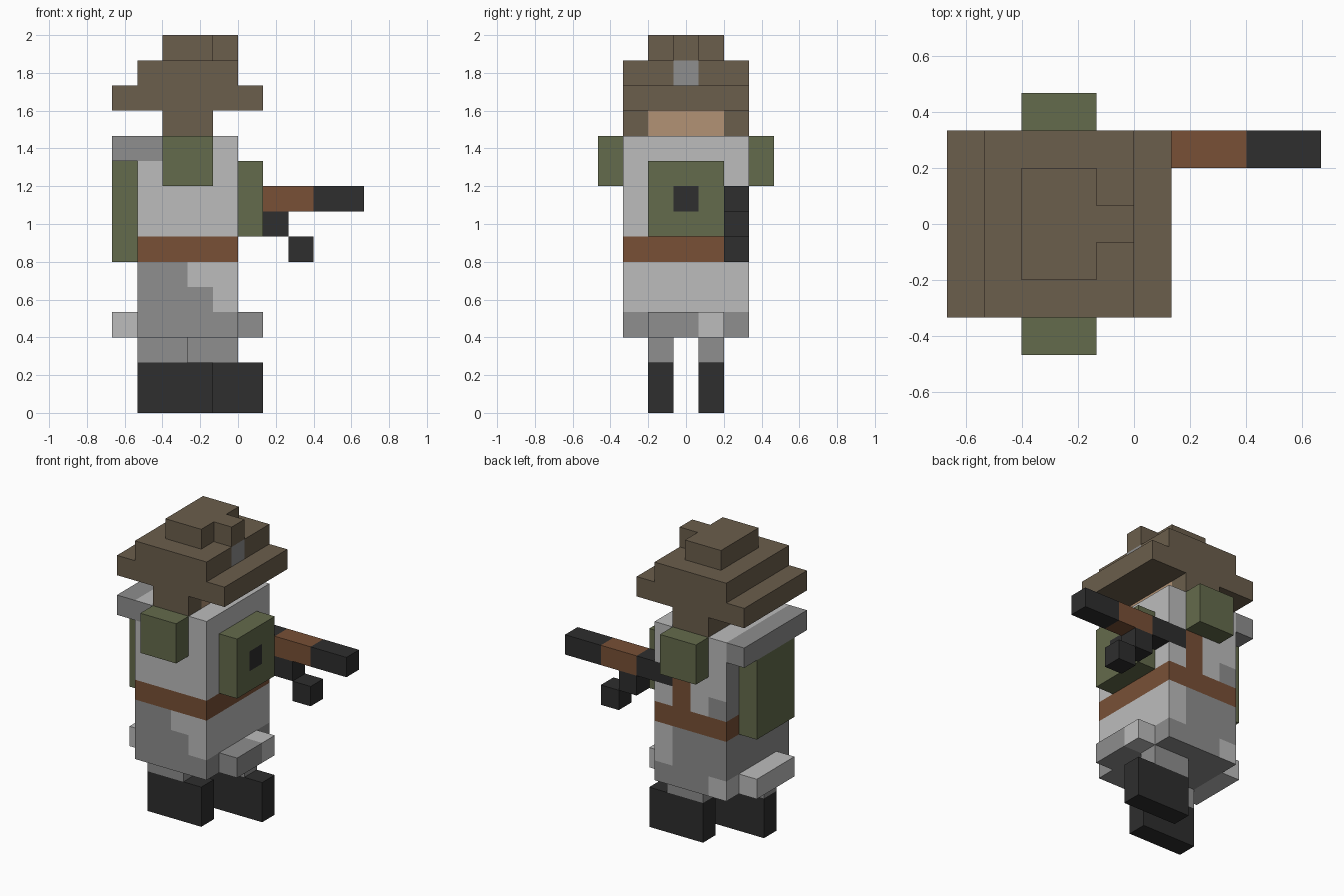
import bpy, bmesh
from mathutils import Vector

cube = bpy.data.objects.get("Cube")
if cube:
    bpy.data.objects.remove(cube, do_unlink=True)

U = 2 / 15  # one block


def linear(c):
    c /= 255
    return c / 12.92 if c <= 0.04045 else ((c + 0.055) / 1.055) ** 2.4


def material(name, rgb):
    m = bpy.data.materials.new(name)
    col = (*[linear(c) for c in rgb], 1)
    m.diffuse_color = col
    m.use_nodes = True
    bsdf = next(n for n in m.node_tree.nodes if n.type == 'BSDF_PRINCIPLED')
    bsdf.inputs["Base Color"].default_value = col
    bsdf.inputs["Roughness"].default_value = 0.9
    return m


LIGHT = material("light grey cloth", (188, 188, 188))
GREY = material("mid grey cloth", (142, 142, 142))
GREEN = material("olive green", (100, 107, 76))
HAT = material("hat brown", (107, 94, 76))
LEATHER = material("leather brown", (120, 80, 54))
BLACK = material("black", (46, 46, 46))
SKIN = material("skin", (178, 146, 117))


def box(name, lo, hi, mat, paint=()):
    """Box in block units. paint: (axis, side, cell lo, cell hi, material);
    painted boxes are cut into unit cells and coloured by position."""
    lo, hi = Vector(lo), Vector(hi)
    bm = bmesh.new()
    bmesh.ops.create_cube(bm, size=1)
    for v in bm.verts:
        v.co = [(lo[i] + hi[i]) / 2 + v.co[i] * (hi[i] - lo[i]) for i in range(3)]
    me = bpy.data.meshes.new(name)
    me.materials.append(mat)
    if paint:
        for axis in range(3):
            normal = Vector([float(i == axis) for i in range(3)])
            for k in range(1, round(hi[axis] - lo[axis])):
                bmesh.ops.bisect_plane(bm, geom=bm.verts[:] + bm.edges[:] + bm.faces[:],
                                       plane_co=lo + normal * k, plane_no=normal)
        bm.normal_update()
        for axis, side, a, b, m in paint:
            if m.name not in me.materials:
                me.materials.append(m)
            index = me.materials.find(m.name)
            for f in bm.faces:
                c = f.calc_center_median()
                if f.normal[axis] * side > 0.9 and all(
                        a[i] - 0.01 < c[i] < b[i] + 0.01 for i in range(3)):
                    f.material_index = index
    bmesh.ops.scale(bm, vec=(U, U, U), verts=bm.verts)
    bm.to_mesh(me)
    bm.free()
    ob = bpy.data.objects.new(name, me)
    bpy.context.collection.objects.link(ob)
    return ob


X, Y, Z = 0, 1, 2

# Legs and boots in mid-stride
for side, y, x in (("right", -1.5, -4), ("left", 0.5, -2)):
    box(side + "_boot", (x, y, 0), (x + 3, y + 1, 2), BLACK)
    box(side + "_leg", (x, y, 2), (x + 2, y + 1, 3), GREY)

# Coat skirt with camouflage patches
box("coat_skirt", (-4, -2.5, 3), (0, 2.5, 6), GREY, [
    (X, 1, (0, -2.5, 4), (0, 2.5, 6), LIGHT),
    (Y, -1, (-2, -2.5, 5), (0, -2.5, 6), LIGHT),
    (Y, -1, (-1, -2.5, 4), (0, -2.5, 5), LIGHT),
    (Y, 1, (-1, 2.5, 4), (0, 2.5, 6), LIGHT),
    (Y, 1, (-4, 2.5, 3), (-3, 2.5, 4), LIGHT),
    (X, -1, (-4, 1.5, 3), (-4, 2.5, 4), LIGHT),
])
front_patch = ((0, 0.5, 3), (1, 1.5, 4), LIGHT)
box("front_coat_flap", (0, -1.5, 3), (1, 1.5, 4), GREY,
    [(axis, s, *front_patch) for axis in (X, Y, Z) for s in (-1, 1)])
box("back_coat_flap", (-5, -1.5, 3), (-4, 1.5, 4), LIGHT)

# Belt and upper coat, with the side strap and rifle stock set flush
box("belt", (-4, -2.5, 6), (0, 2.5, 7), LEATHER)
box("coat_top", (-4, -2.5, 7), (0, 2.5, 11), LIGHT, [
    (X, -1, (-4, -2.5, 7), (-4, 2.5, 11), GREY),
    (Y, -1, (-4, -2.5, 10), (-3, -2.5, 11), GREY),
    (Y, 1, (-4, 2.5, 7), (-3, 2.5, 8), GREY),
    (Y, 1, (-2, 2.5, 7), (-1, 2.5, 11), LEATHER),
    (Y, 1, (-1, 2.5, 8), (0, 2.5, 9), BLACK),
])
for side, y in (("right", -3.5), ("left", 2.5)):
    box(side + "_shoulder_pad", (-3, y, 9), (-1, y + 1, 11), GREEN)

# Chest pouch with dark clasp, backpack and bedroll
box("chest_pouch", (0, -1.5, 7), (1, 1.5, 10), GREEN,
    [(X, 1, (1, -0.5, 8), (1, 0.5, 9), BLACK)])
box("backpack", (-5, -1.5, 6), (-4, 1.5, 10), GREEN)
box("bedroll", (-5, -2.5, 10), (-4, 2.5, 11), GREY)

# Head and stepped hat with a front badge
box("head", (-3, -2.5, 11), (-1, 2.5, 12), HAT,
    [(X, 1, (-1, -1.5, 11), (-1, 1.5, 12), SKIN)])
box("hat_brim", (-5, -2.5, 12), (1, 2.5, 13), HAT)
box("hat_crown", (-4, -2.5, 13), (0, 2.5, 14), HAT,
    [(X, 1, (0, -0.5, 13), (0, 0.5, 14), GREY)])
box("hat_top", (-3, -1.5, 14), (-1, 1.5, 15), HAT)
box("hat_crest", (-1, -0.5, 14), (0, 0.5, 15), HAT)

# Rifle with a stepped magazine
for name, x0, x1, z, mat in (("rifle_receiver", 0, 1, 8, BLACK),
                             ("rifle_handguard", 1, 3, 8, LEATHER),
                             ("rifle_barrel", 3, 5, 8, BLACK),
                             ("magazine_upper", 1, 2, 7, BLACK),
                             ("magazine_lower", 2, 3, 6, BLACK)):
    box(name, (x0, 1.5, z), (x1, 2.5, z + 1), mat)
